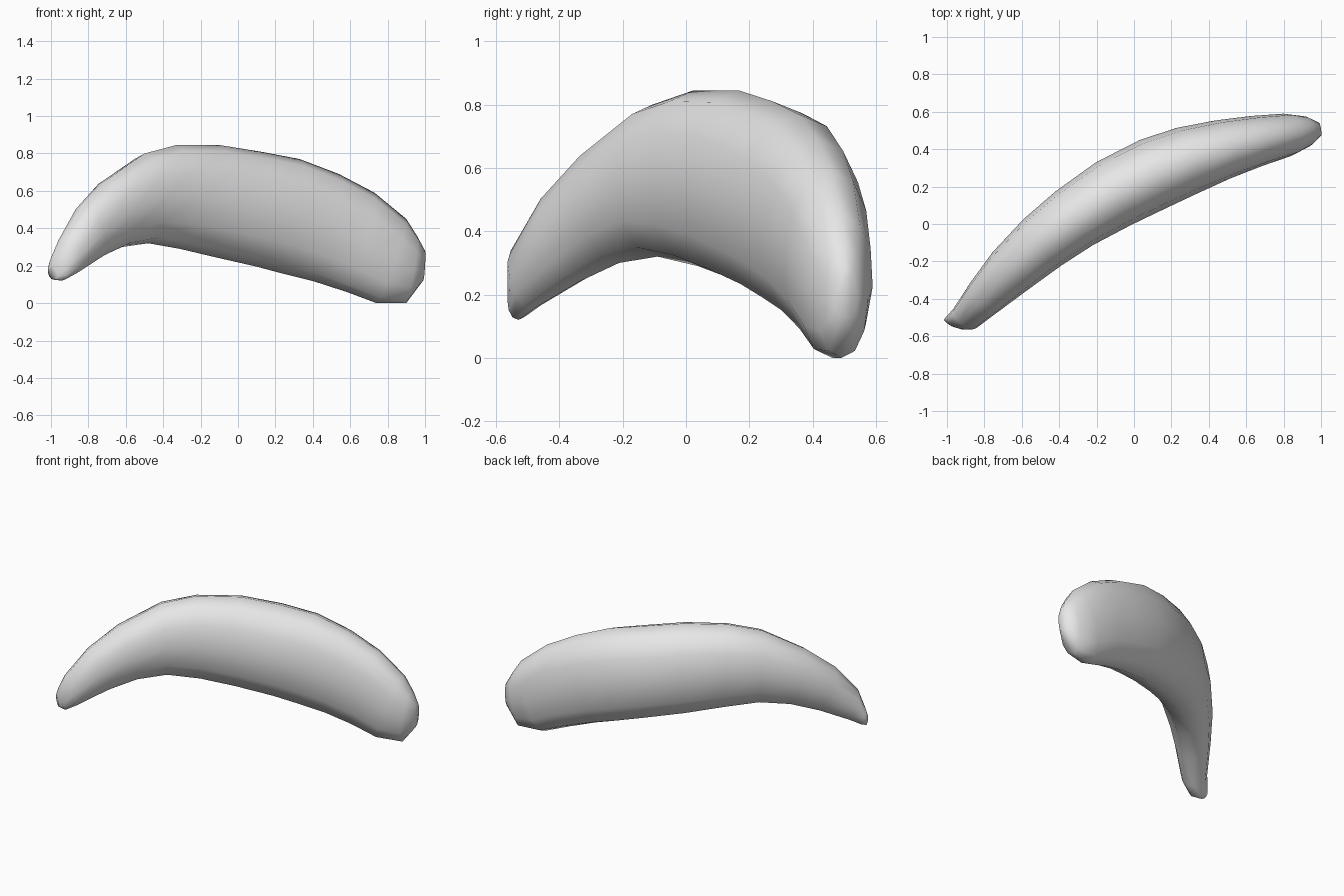
import bpy
import bmesh
import math
from mathutils import Vector

# Remove the default cube if present
default_cube = bpy.data.objects.get("Cube")
if default_cube:
    bpy.data.objects.remove(default_cube, do_unlink=True)

SIDES = 12
BOXINESS = 0.92

# Cross-sections from the narrow tip to the blunt end:
# ridge x, ridge z, belly x, belly z, half thickness
SECTIONS = [
    (-1, .2, -.985, .125, .03),
    (-.98, .25, -.94, .12, .055),
    (-.93, .35, -.88, .155, .08),
    (-.83, .52, -.75, .24, .11),
    (-.7, .66, -.62, .3, .138),
    (-.5, .8, -.48, .32, .16),
    (-.33, .845, -.31, .29, .175),
    (-.1, .845, -.12, .245, .192),
    (.12, .81, .1, .195, .195),
    (.33, .77, .25, .155, .183),
    (.54, .69, .41, .115, .16),
    (.73, .59, .58, .06, .137),
    (.9, .45, .74, 0, .115),
    (.96, .355, .9, 0, .08),
    (1, .28, .99, .12, .035),
]


def sideways_bend(x):
    """Depth of the centre line along the length of the body."""
    return max(-.53, .22 + .495 * x - .28 * x ** 2 + .072 * x ** 3)


def soften(value):
    """Push a circle coordinate outward for a slightly fuller section."""
    return math.copysign(abs(value) ** BOXINESS, value)


def add_ring(bm, section):
    ridge_x, ridge_z, belly_x, belly_z, thickness = section
    ridge = Vector((ridge_x, sideways_bend(ridge_x), ridge_z))
    belly = Vector((belly_x, sideways_bend(belly_x), belly_z))
    centre = (ridge + belly) / 2
    upright = (ridge - belly) / 2
    slope = .495 - .56 * centre.x + .216 * centre.x ** 2
    side = Vector((-slope, 1, 0)).normalized() * thickness
    ring = []
    for i in range(SIDES):
        angle = math.tau * i / SIDES
        offset = upright * soften(math.cos(angle)) + side * soften(math.sin(angle))
        ring.append(bm.verts.new(centre + offset))
    return ring


# Curved tapering body, skinned between neighbouring rings and capped
bm = bmesh.new()
rings = [add_ring(bm, section) for section in SECTIONS]
for first, second in zip(rings, rings[1:]):
    for i in range(SIDES):
        j = (i + 1) % SIDES
        bm.faces.new((first[i], first[j], second[j], second[i]))
for end in (rings[0], rings[-1]):
    bm.faces.new(end)
bmesh.ops.recalc_face_normals(bm, faces=bm.faces[:])
for face in bm.faces:
    face.smooth = True

mesh = bpy.data.meshes.new("curved_body")
bm.to_mesh(mesh)
bm.free()
body = bpy.data.objects.new("curved_body", mesh)
bpy.context.collection.objects.link(body)

# Plain grey material
grey = bpy.data.materials.new("light_grey")
grey.use_nodes = True
colour = (.8, .8, .8, 1)
grey.diffuse_color = colour
for node in grey.node_tree.nodes:
    if node.type == "BSDF_PRINCIPLED":
        node.inputs["Base Color"].default_value = colour
mesh.materials.append(grey)
